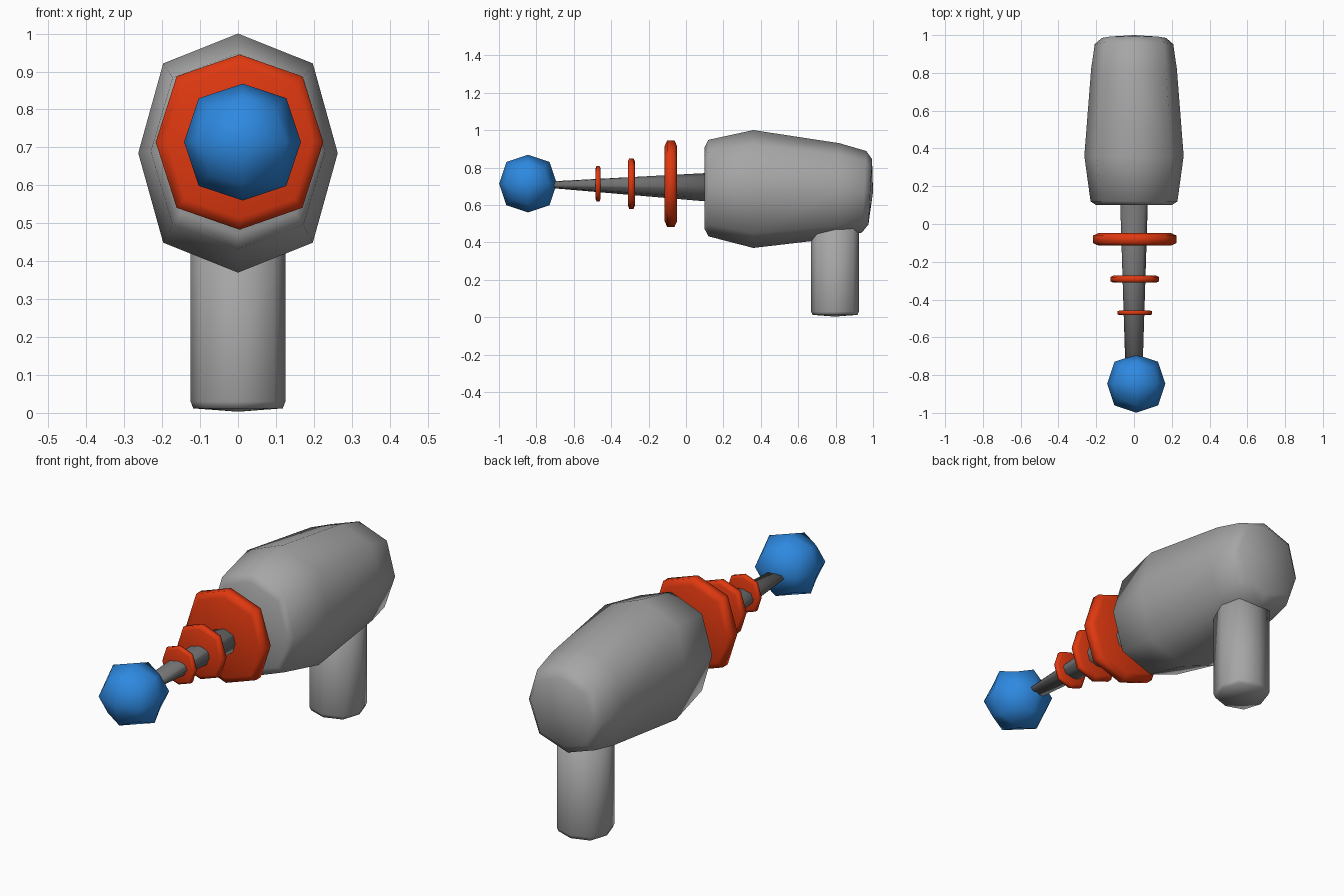
import bpy
from mathutils import Vector

if "Cube" in bpy.data.objects:
    bpy.data.objects.remove(bpy.data.objects["Cube"], do_unlink=True)


def material(name, rgb):
    m = bpy.data.materials.new(name)
    m.use_nodes = True
    m.diffuse_color = (*rgb, 1)
    m.node_tree.nodes["Principled BSDF"].inputs["Base Color"].default_value = (*rgb, 1)
    return m


light_grey = material("light grey", (0.38, 0.38, 0.38))
dark_grey = material("dark grey", (0.17, 0.17, 0.17))
red = material("orange red", (0.74, 0.04, 0.005))
blue = material("bright blue", (0.027, 0.25, 0.75))

# Rounded-square section with eight points
K = 0.75
SECTION = [(1, 0), (K, K), (0, 1), (-K, K), (-1, 0), (-K, -K), (0, -1), (K, -K)]


def loft(name, mat, rings, start, end, axis="y"):
    """Join rings (position, half width, half height, centre, tilt) and close with end points."""
    def place(a, u, v):
        return Vector((u, a, v)) if axis == "y" else Vector((u, v, a))

    n = len(SECTION)
    verts, faces = [], []
    for pos, ru, rv, centre, tilt in rings:
        verts += [place(pos + tilt * v * rv, u * ru, centre + v * rv) for u, v in SECTION]
    for r in range(len(rings) - 1):
        for i in range(n):
            a, b = r * n + i, r * n + (i + 1) % n
            faces.append((a, b, b + n, a + n))
    last = (len(rings) - 1) * n
    verts += [place(start, 0, rings[0][3]), place(end, 0, rings[-1][3])]
    for i in range(n):
        j = (i + 1) % n
        faces.append((len(verts) - 2, j, i))
        faces.append((len(verts) - 1, last + i, last + j))
    mesh = bpy.data.meshes.new(name)
    mesh.from_pydata(verts, [], faces)
    if axis == "y":
        mesh.flip_normals()
    mesh.materials.append(mat)
    mesh.shade_smooth()
    obj = bpy.data.objects.new(name, mesh)
    bpy.context.collection.objects.link(obj)
    return obj


# Main body
loft("body", light_grey, [
    (0.10, 0.20, 0.22, 0.69, 0),
    (0.12, 0.23, 0.258, 0.69, 0),
    (0.36, 0.263, 0.315, 0.685, 0),
    (0.82, 0.227, 0.253, 0.677, 0),
    (0.952, 0.208, 0.218, 0.67, 0.055),
    (0.985, 0.17, 0.175, 0.67, 0.055),
], 0.10, 1.0)

# Handle under the rear of the body
loft("handle", light_grey, [
    (0.012, 0.118, 0.12, 0.797, 0),
    (0.03, 0.125, 0.128, 0.797, 0),
    (0.55, 0.125, 0.128, 0.797, 0),
], 0.003, 0.56, axis="z")

# Tapering barrel
loft("barrel", dark_grey, [
    (-0.72, 0.047, 0.018, 0.708, 0),
    (0.14, 0.074, 0.078, 0.694, 0),
], -0.73, 0.15)

# Discs along the barrel
for name, y, half, rx, rz in [("large_disc", -0.081, 0.033, 0.221, 0.231),
                              ("middle_disc", -0.292, 0.019, 0.129, 0.135),
                              ("small_disc", -0.47, 0.013, 0.091, 0.095)]:
    disc = loft(name, red, [
        (y - half, rx * 0.87, rz * 0.87, 0.714, 0),
        (y - half * 0.6, rx, rz, 0.714, 0),
        (y + half * 0.6, rx, rz, 0.714, 0),
        (y + half, rx * 0.87, rz * 0.87, 0.714, 0),
    ], y - half, y + half)
    disc.location.x = 0.004

# Faceted ball at the muzzle
bpy.ops.mesh.primitive_cube_add(size=0.308, location=(0.012, -0.845, 0.714))
ball = bpy.context.object
ball.name = "muzzle_ball"
ball.data.materials.append(blue)
ball.data.shade_smooth()
rounding = ball.modifiers.new("rounding", "SUBSURF")
rounding.levels = rounding.render_levels = 1
rounding.use_limit_surface = False
